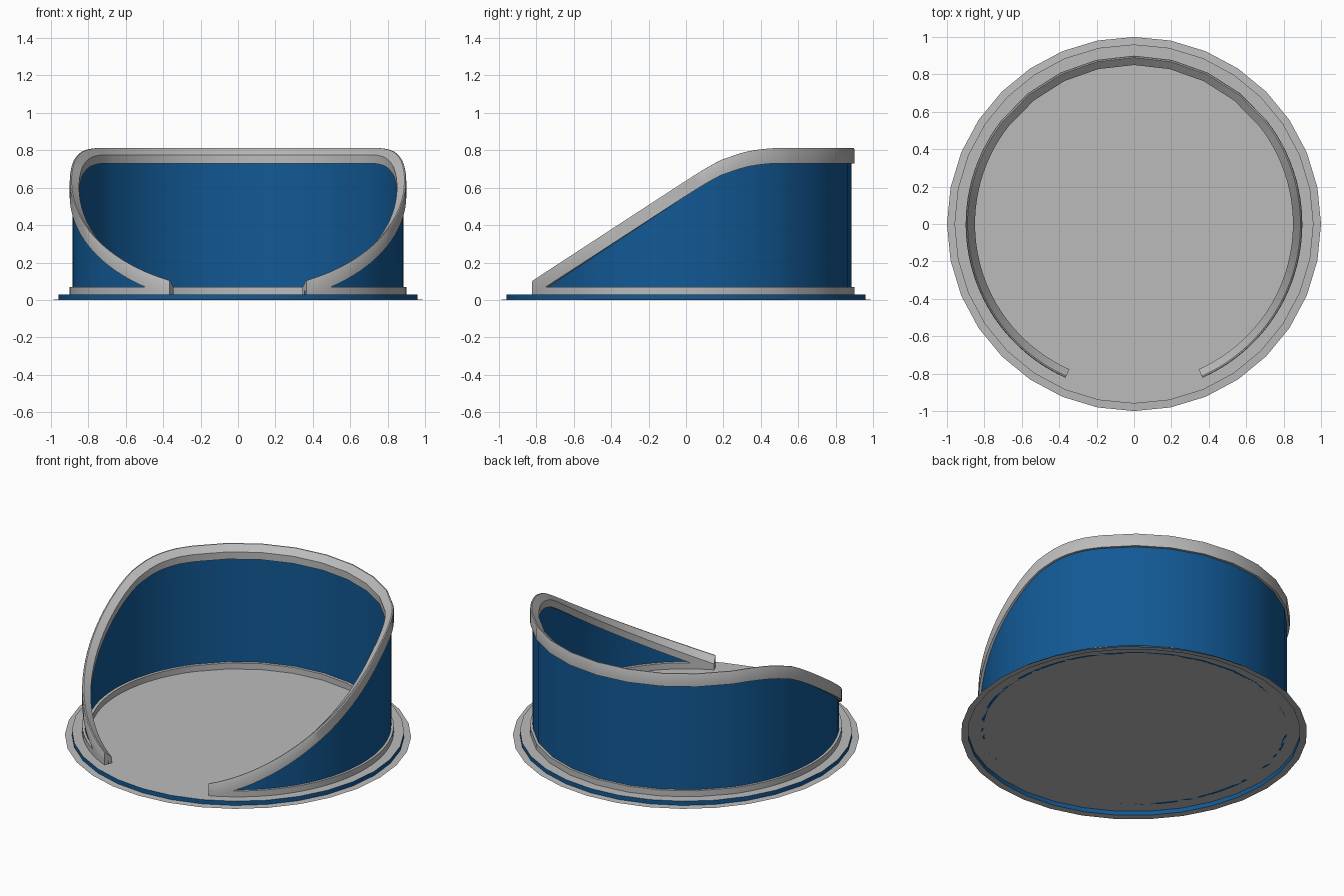
import bpy, bmesh, math

if "Cube" in bpy.data.objects:
    bpy.data.objects.remove(bpy.data.objects["Cube"])


def material(name, rgb):
    m = bpy.data.materials.new(name)
    m.diffuse_color = (*rgb, 1)
    m.use_nodes = True
    m.node_tree.nodes["Principled BSDF"].inputs["Base Color"].default_value = m.diffuse_color
    return m


GREY = material("light grey", (0.5, 0.5, 0.5))
BLUE = material("deep blue", (0.006, 0.1, 0.3))


def finish(bm, name, mats, angle=30):
    me = bpy.data.meshes.new(name)
    bm.to_mesh(me)
    bm.free()
    ob = bpy.data.objects.new(name, me)
    bpy.context.collection.objects.link(ob)
    for m in mats:
        me.materials.append(m)
    bpy.context.view_layer.objects.active = ob
    ob.select_set(True)
    bpy.ops.object.shade_smooth_by_angle(angle=math.radians(angle))
    ob.select_set(False)
    return ob


# Sweep angles from the back (+y): coarse at the flat back, finer on the slopes
half = [13 * i for i in range(5)] + [52 + 3.25 * i for i in range(1, 33)]
ANGLES = [-a for a in reversed(half[1:])] + half

# Height of the rail top along depth y
TOP = [(-0.83, 0.098), (-0.8, 0.118), (0, 0.638), (0.1, 0.70), (0.18, 0.745),
       (0.31, 0.79), (0.39, 0.804), (0.46, 0.811), (1, 0.811)]


def rail_top(a):
    y = 0.9 * math.cos(math.radians(a))
    for (y0, z0), (y1, z1) in zip(TOP, TOP[1:]):
        if y <= y1:
            return z0 + (z1 - z0) * (y - y0) / (y1 - y0)
    return TOP[-1][1]


def rail_bottom(a):
    return max(0.03, rail_top(a) - 0.081)


def sweep(name, section, mat):
    """Sweep a closed (radius, height) section around the open arc."""
    bm = bmesh.new()
    rings = []
    for a in ANGLES:
        t = math.radians(a)
        rings.append([bm.verts.new((r * math.sin(t), r * math.cos(t), z))
                      for r, z in section(a)])
    n = len(rings[0])
    for p, q in zip(rings, rings[1:]):
        for i in range(n):
            j = (i + 1) % n
            bm.faces.new((p[i], p[j], q[j], q[i]))
    bm.faces.new(rings[0])
    bm.faces.new(rings[-1])
    bmesh.ops.recalc_face_normals(bm, faces=bm.faces)
    return finish(bm, name, [mat])


def rail_section(a):
    b, t = rail_bottom(a), rail_top(a)
    return [(0.85, b), (0.90, b), (0.90, t - 0.006), (0.897, t), (0.89, t),
            (0.85, max(b + 0.03, t - 0.035))]


def wall_section(a):
    t = max(0.05, rail_bottom(a) + 0.02)
    return [(0.868, 0.03), (0.885, 0.03), (0.885, t), (0.868, t)]


# Sloping edge rail, curved wall, and the strip at the wall's foot
sweep("edge_rail", rail_section, GREY)
sweep("curved_wall", wall_section, BLUE)
sweep("foot_strip", lambda a: [(0.85, 0.03), (0.90, 0.03), (0.90, 0.068), (0.85, 0.068)], GREY)

# Base: grey brim on the ground, blue step, grey raised floor
bm = bmesh.new()
N = 32
loops = []
for r, z in ((1.0, 0.0), (0.96, 0.003), (0.96, 0.03)):
    loops.append([bm.verts.new((r * math.sin(2 * math.pi * i / N),
                                r * math.cos(2 * math.pi * i / N), z)) for i in range(N)])
for k in range(2):
    for i in range(N):
        j = (i + 1) % N
        f = bm.faces.new((loops[k][j], loops[k][i], loops[k + 1][i], loops[k + 1][j]))
        f.material_index = k
bm.faces.new(list(reversed(loops[2])))
bmesh.ops.recalc_face_normals(bm, faces=bm.faces)
bm.normal_update()
if loops[2][0].link_faces[-1].normal.z < 0 and all(f.normal.z <= 0.01 for f in bm.faces):
    bmesh.ops.reverse_faces(bm, faces=bm.faces)
finish(bm, "base_plate", [GREY, BLUE])
